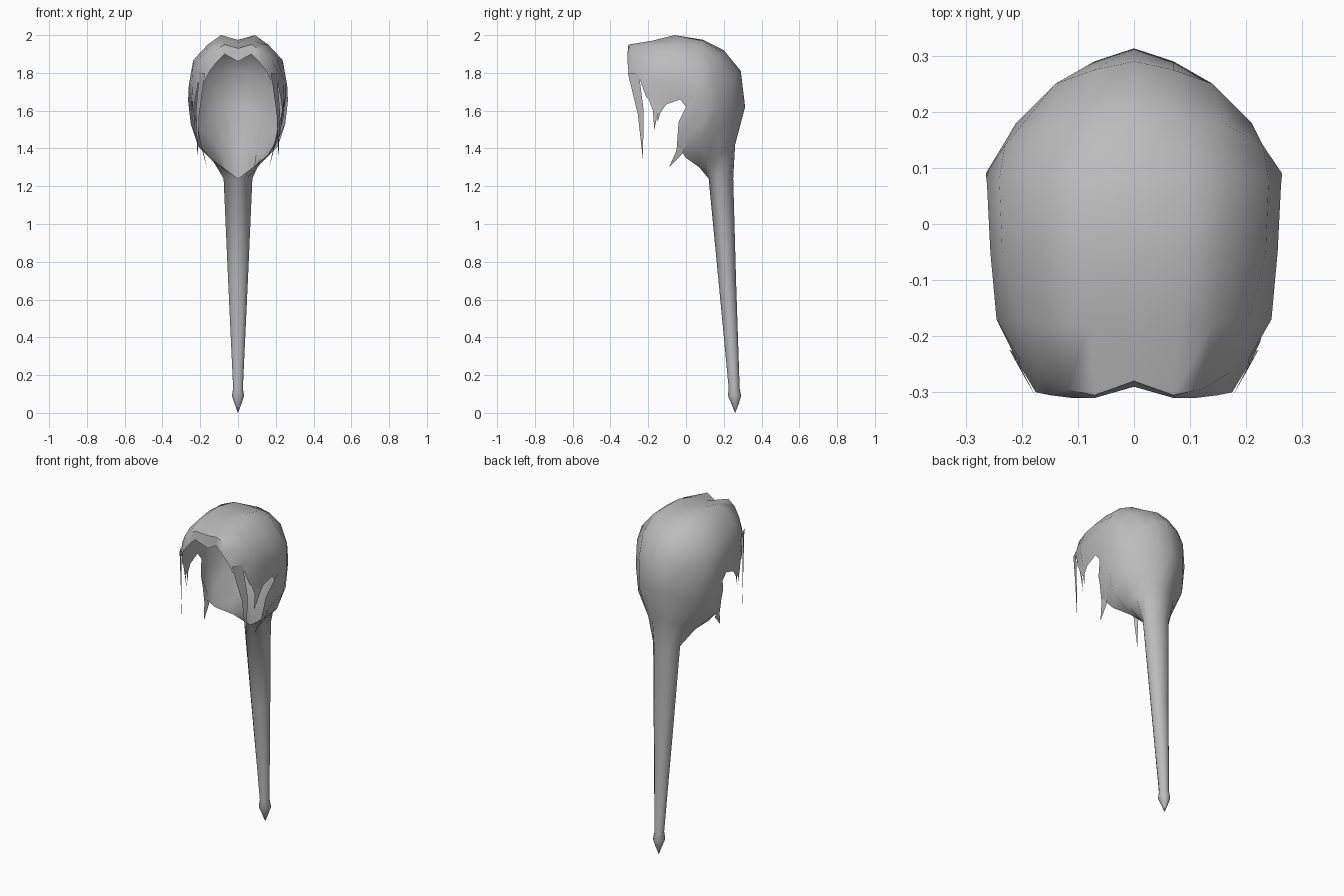
import bpy, bmesh, math

hair = bpy.data.materials.new("hair grey")
hair.diffuse_color = (0.5, 0.5, 0.5, 1)


def finish(name, bm):
    bmesh.ops.remove_doubles(bm, verts=bm.verts, dist=0.0005)
    mesh = bpy.data.meshes.new(name)
    bm.to_mesh(mesh)
    bm.free()
    mesh.materials.append(hair)
    obj = bpy.data.objects.new(name, mesh)
    bpy.context.collection.objects.link(obj)
    bpy.ops.object.select_all(action='DESELECT')
    obj.select_set(True)
    bpy.context.view_layer.objects.active = obj
    bpy.ops.object.shade_smooth_by_angle(angle=math.radians(55))
    return obj


def loft(bm, rows, flip=False):
    grid = [[bm.verts.new(p) for p in row] for row in rows]
    for a, b in zip(grid, grid[1:]):
        for i in range(len(a) - 1):
            quad = [a[i], a[i + 1], b[i + 1], b[i]]
            bm.faces.new(quad[::-1] if flip else quad)


def mirrored(p):
    return (-p[0], p[1], p[2])


# Half rows run from the middle parting out to the edge of the face opening
fringe = [(0, -.29, 1.86), (.07, -.31, 1.90), (.11, -.31, 1.86),
          (.15, -.305, 1.81), (.175, -.30, 1.76), (.205, -.25, 1.78)]
crown = [
    [(0, -.28, 1.93), (.07, -.305, 1.95), (.12, -.295, 1.92), (.17, -.265, 1.88), (.205, -.24, 1.82), (.225, -.21, 1.67)],
    [(0, -.20, 1.96), (.08, -.18, 1.97), (.14, -.18, 1.95), (.205, -.17, 1.88), (.245, -.17, 1.76), (.24, -.14, 1.62)],
    [(0, -.06, 1.975), (.09, -.06, 2.0), (.16, -.05, 1.95), (.235, -.05, 1.87), (.256, -.05, 1.76), (.25, -.03, 1.66)],
    [(0, .09, 1.975), (.09, .09, 1.97), (.165, .08, 1.94), (.24, .08, 1.85), (.262, .07, 1.72), (.245, 0, 1.62)],
]
nape = [
    [(0, .20, 1.92), (.08, .19, 1.91), (.16, .18, 1.87), (.23, .14, 1.79), (.264, .09, 1.65), (.22, -.04, 1.54)],
    [(0, .29, 1.81), (.07, .275, 1.80), (.14, .25, 1.75), (.21, .18, 1.66), (.25, .08, 1.53), (.195, -.04, 1.41)],
    [(0, .313, 1.62), (.07, .29, 1.61), (.14, .25, 1.57), (.20, .17, 1.50), (.21, .07, 1.41), (.15, 0, 1.35)],
    [(0, .26, 1.42), (.05, .25, 1.41), (.10, .22, 1.40), (.13, .17, 1.36), (.13, .10, 1.33), (.08, .07, 1.30)],
]


# Ponytail rings: height, front y, back y, half width
def tail_row(z, front, back, half):
    mid, ry = (front + back) / 2, (back - front) / 2
    return [(half * math.sin(math.pi * i / 5), mid + ry * math.cos(math.pi * i / 5), z)
            for i in range(6)]


tail = [tail_row(*r) for r in [
    (1.24, .12, .25, .08), (.70, .172, .265, .055), (.13, .226, .284, .027),
    (.09, .222, .292, .034), (.05, .24, .28, .02), (0, .2595, .2605, .0005)]]

# Hair cap flowing into the ponytail
bm = bmesh.new()
rows = [fringe] + crown + nape + tail
loft(bm, rows)
loft(bm, [[mirrored(p) for p in row] for row in rows], flip=True)
finish("hair_cap_and_ponytail", bm)

# Loose strands: front root, back root, front middle, back middle, tip
strands = {
    "fringe_strand": [(.175, -.308, 1.80), (.205, -.25, 1.80), (.205, -.255, 1.58), (.222, -.224, 1.60), (.215, -.228, 1.34)],
    "temple_strand": [(.225, -.205, 1.68), (.24, -.13, 1.62), (.235, -.175, 1.60), (.245, -.15, 1.58), (.225, -.168, 1.50)],
    "small_strand": [(.235, -.17, 1.64), (.245, -.10, 1.64), (.235, -.155, 1.59), (.24, -.135, 1.59), (.23, -.15, 1.54)],
    "jaw_strand": [(.215, -.04, 1.53), (.20, .0, 1.42), (.19, -.05, 1.39), (.18, -.02, 1.37), (.165, -.09, 1.30)],
}
for name, pts in strands.items():
    for side in ("right", "left"):
        bm = bmesh.new()
        a, b, c, d, e = [bm.verts.new(p if side == "right" else mirrored(p)) for p in pts]
        for face in ([a, c, d, b], [c, e, d]):
            bm.faces.new(face if side == "right" else face[::-1])
        finish(side + "_" + name, bm)
